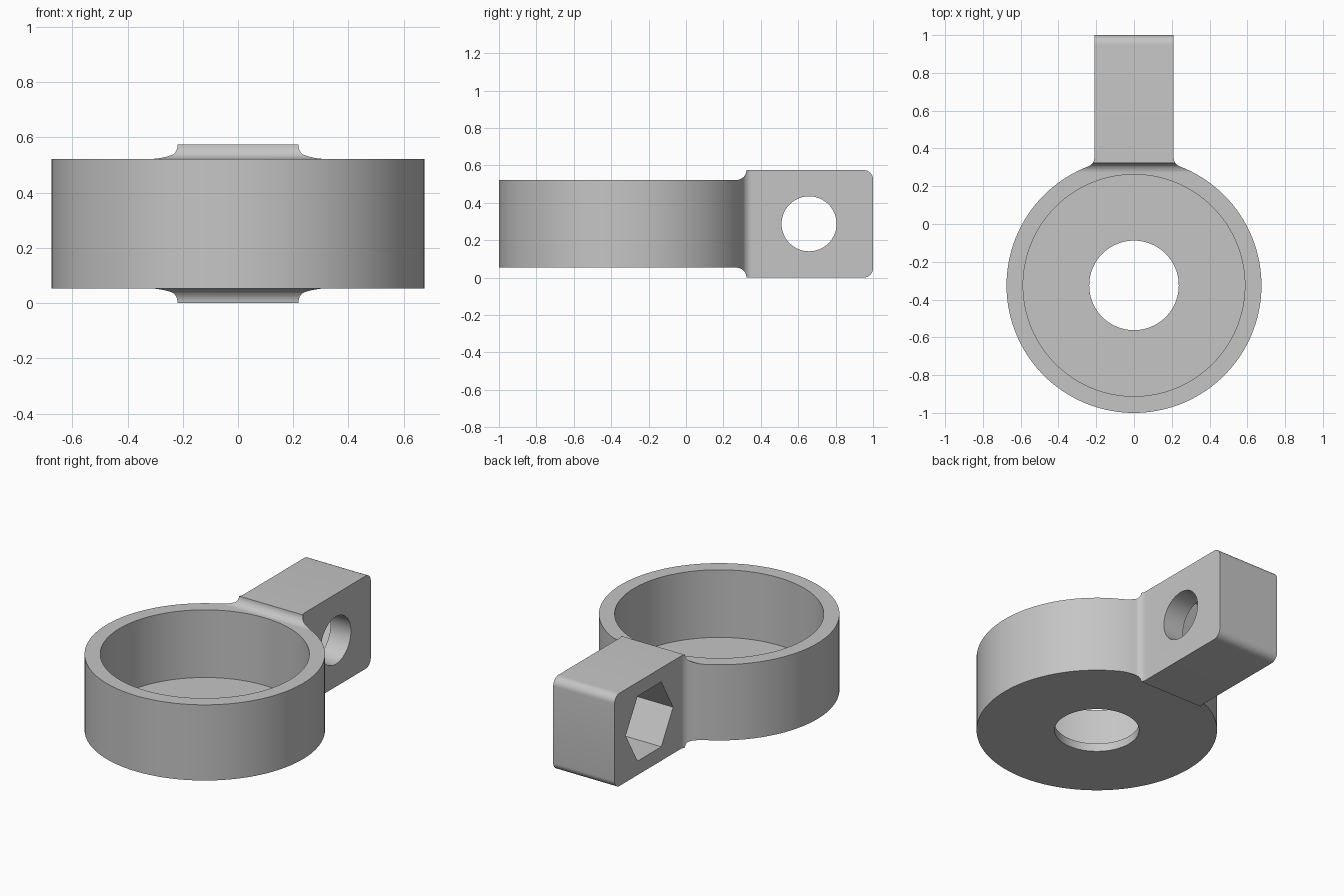
import bpy, bmesh
from math import sin, cos, radians, degrees, sqrt, atan2
from mathutils import Matrix, Vector

cube = bpy.data.objects.get("Cube")
if cube:
    bpy.data.objects.remove(cube, do_unlink=True)

RING_Y, RING_R = -0.325, 0.675
HEIGHT, STEP = 0.575, 0.053      # arm height, and how far it overshoots the ring
ARM_X, FILLET = 0.21, 0.05
HOLE_Y, HOLE_Z = 0.658, HEIGHT / 2

grey = bpy.data.materials.new("light_grey")
grey.use_nodes = True
colour = (0.56, 0.56, 0.56, 1)
grey.diffuse_color = colour
grey.node_tree.nodes["Principled BSDF"].inputs["Base Color"].default_value = colour


def arc(cx, cy, r, start, end, n):
    """Points along an arc, angles in degrees."""
    angles = [radians(start + (end - start) * i / n) for i in range(n + 1)]
    return [(cx + r * cos(a), cy + r * sin(a)) for a in angles]


def circle(cx, cy, r, n):
    return arc(cx, cy, r, 0, 360, n)[:-1]


def prism(name, points, low, high, axis="Z"):
    """Extrude a closed outline along Z (outline x, y) or along X (outline y, z)."""
    bm = bmesh.new()
    face = bm.faces.new([bm.verts.new((u, v, low)) for u, v in points])
    new = bmesh.ops.extrude_face_region(bm, geom=[face])["geom"]
    verts = [g for g in new if isinstance(g, bmesh.types.BMVert)]
    bmesh.ops.translate(bm, verts=verts, vec=Vector((0, 0, high - low)))
    if axis == "X":
        swap = Matrix(((0, 0, 1, 0), (1, 0, 0, 0), (0, 1, 0, 0), (0, 0, 0, 1)))
        bm.transform(swap)
    bmesh.ops.recalc_face_normals(bm, faces=bm.faces)
    mesh = bpy.data.meshes.new(name)
    bm.to_mesh(mesh)
    bm.free()
    mesh.materials.append(grey)
    obj = bpy.data.objects.new(name, mesh)
    bpy.context.collection.objects.link(obj)
    return obj


def combine(target, tool, operation):
    """Apply a boolean and discard its tool."""
    mod = target.modifiers.new(operation.lower(), "BOOLEAN")
    mod.operation, mod.object, mod.solver = operation, tool, "EXACT"
    bpy.context.view_layer.objects.active = target
    bpy.ops.object.modifier_apply(modifier=mod.name)
    bpy.data.objects.remove(tool, do_unlink=True)


# Plan outline: round ring, blended into the straight arm
fx = ARM_X + FILLET
reach = sqrt((RING_R + FILLET) ** 2 - fx ** 2)
blend = degrees(atan2(reach, fx))
half = [(ARM_X, 1.1)]
half += arc(fx, RING_Y + reach, FILLET, 180, 180 + blend, 8)
half += arc(0, RING_Y, RING_R, blend, -90, 64)[1:]
plan = half + [(-x, y) for x, y in reversed(half[:-1])]
holder = prism("ring_holder", plan, -0.1, HEIGHT + 0.1)

# Side outline: low ring, concave step up to the arm, rounded arm end
top = HEIGHT - STEP
upper = [(-1.1, top)]
upper += arc(0.27, HEIGHT, STEP, -90, 0, 8)
upper += arc(1 - FILLET, HEIGHT - FILLET, FILLET, 90, 0, 8)
side = upper + [(y, HEIGHT - z) for y, z in reversed(upper)]
combine(holder, prism("side_shape", side, -1, 1, "X"), "INTERSECT")

# Cup bore and the smaller hole through its floor
cutters = [
    prism("bore", circle(0, RING_Y, 0.587, 128), 0.103, 1),
    prism("floor_hole", circle(0, RING_Y, 0.237, 96), -0.2, 0.3),
    # Bolt hole across the arm, with a deep hexagonal nut pocket on the right
    prism("bolt_hole", circle(HOLE_Y, HOLE_Z, 0.147, 64), -0.1, 0.4, "X"),
    prism("nut_pocket", circle(HOLE_Y, HOLE_Z, 0.232, 6), -0.4, 0.07, "X"),
]
for cutter in cutters:
    combine(holder, cutter, "DIFFERENCE")

# Smooth curves, crisp edges
bpy.ops.object.select_all(action="DESELECT")
holder.select_set(True)
bpy.context.view_layer.objects.active = holder
bpy.ops.object.shade_smooth_by_angle(angle=radians(30))
